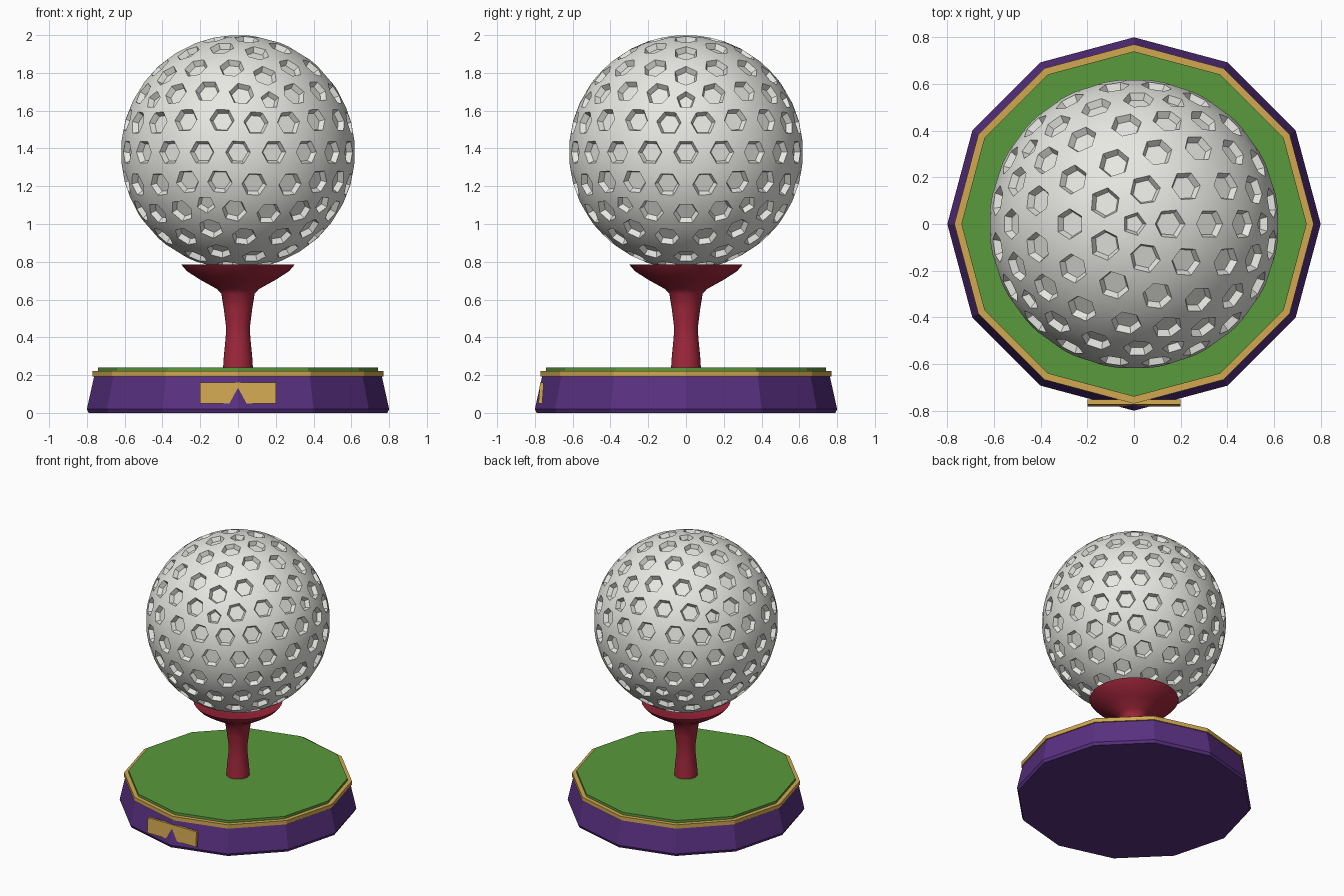
import bpy, bmesh, math
from mathutils import Vector, kdtree

if "Cube" in bpy.data.objects:
    bpy.data.objects.remove(bpy.data.objects["Cube"])


def material(name, rgb):
    m = bpy.data.materials.new(name)
    m.diffuse_color = (*rgb, 1)
    m.use_nodes = True
    m.node_tree.nodes["Principled BSDF"].inputs["Base Color"].default_value = m.diffuse_color
    return m


def finish(name, bm, mat, smooth=None):
    bmesh.ops.recalc_face_normals(bm, faces=bm.faces)
    me = bpy.data.meshes.new(name)
    bm.to_mesh(me)
    bm.free()
    ob = bpy.data.objects.new(name, me)
    bpy.context.collection.objects.link(ob)
    me.materials.append(mat)
    if smooth:
        bpy.ops.object.select_all(action='DESELECT')
        ob.select_set(True)
        bpy.context.view_layer.objects.active = ob
        bpy.ops.object.shade_smooth_by_angle(angle=math.radians(smooth))
    return ob


def lathe(name, profile, sides, mat, smooth=None):
    """Closed solid of revolution; profile is (radius, z) from bottom to top."""
    bm = bmesh.new()
    rings = []
    for r, z in profile:
        rings.append([bm.verts.new((r * math.cos(2 * math.pi * i / sides),
                                    r * math.sin(2 * math.pi * i / sides), z))
                      for i in range(sides)])
    for a, b in zip(rings, rings[1:]):
        for i in range(sides):
            j = (i + 1) % sides
            bm.faces.new((a[i], a[j], b[j], b[i]))
    bm.faces.new(rings[0][::-1])
    bm.faces.new(rings[-1])
    return finish(name, bm, mat, smooth)


purple = material("purple", (0.10, 0.03, 0.22))
gold = material("gold", (0.64, 0.39, 0.08))
green = material("green", (0.10, 0.32, 0.045))
red = material("red", (0.36, 0.02, 0.045))
white = material("off_white", (0.80, 0.80, 0.76))

# Twelve-sided plinth, trim band and turf
lathe("plinth", [(0.79, 0), (0.80, 0.02), (0.76, 0.20)], 12, purple)
lathe("trim_band", [(0.77, 0.193), (0.77, 0.222)], 12, gold)
lathe("turf", [(0.74, 0.20), (0.74, 0.24)], 12, green)

# Tee with a shallow cup
lathe("tee", [(0.08, 0.22), (0.075, 0.30), (0.065, 0.40), (0.064, 0.46),
              (0.075, 0.55), (0.088, 0.63), (0.11, 0.655), (0.20, 0.705),
              (0.27, 0.75), (0.30, 0.785), (0.28, 0.782), (0.20, 0.76),
              (0.10, 0.745), (0.02, 0.74)], 32, red, 35)

# Front plaque, leaning back with the plinth wall
bm = bmesh.new()
bmesh.ops.create_cube(bm, size=1)
bmesh.ops.scale(bm, vec=(0.40, 0.02, 0.11), verts=bm.verts)
plaque = finish("plaque", bm, gold)
plaque.location = (0, -0.767, 0.105)
plaque.rotation_euler = (-0.075, 0, 0)

# Ball: dimples cut at the corners of a coarser sphere
R = 0.62
coarse = bmesh.new()
bmesh.ops.create_icosphere(coarse, subdivisions=3, radius=R)
bm = bmesh.new()
bmesh.ops.create_icosphere(bm, subdivisions=4, radius=R)
bm.verts.ensure_lookup_table()
tree = kdtree.KDTree(len(bm.verts))
for v in bm.verts:
    tree.insert(v.co, v.index)
tree.balance()
corners = [bm.verts[i] for i in {tree.find(v.co)[1] for v in coarse.verts}]
coarse.free()
dimples = bmesh.ops.bevel(bm, geom=corners, offset=0.066, offset_type='OFFSET',
                          segments=1, profile=0.5, affect='VERTICES')["faces"]
for f in dimples:
    if len(f.verts) == 5:
        c = f.calc_center_median()
        for v in f.verts:
            v.co = c + (v.co - c) * 0.78
for v in bm.verts:
    v.co = v.co.normalized() * R
bm.normal_update()
bmesh.ops.inset_individual(bm, faces=dimples, thickness=0.014, depth=-0.03)
ball = finish("ball", bm, white, 30)
ball.location = (0, 0, 1.38)
